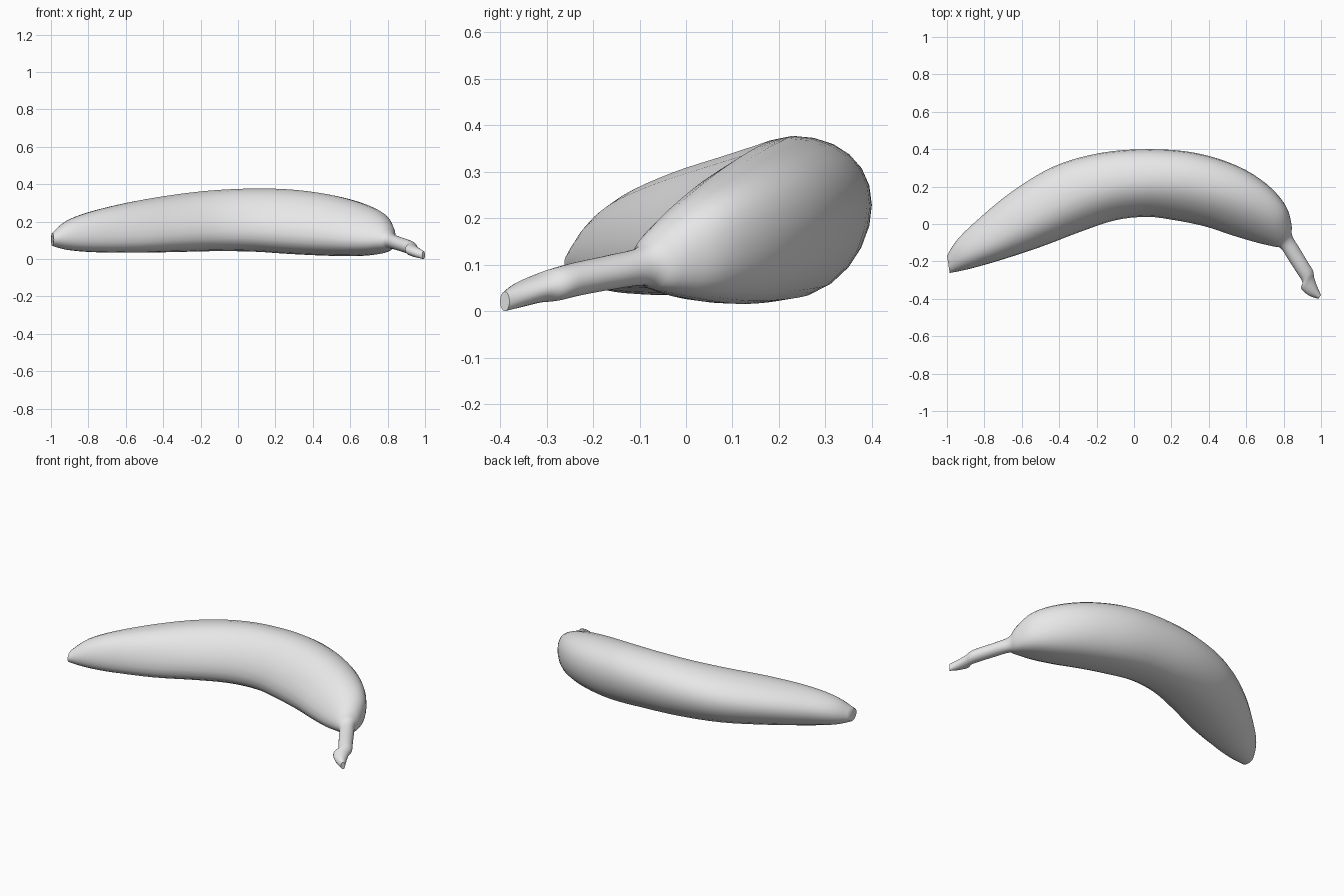
import bpy
import bmesh
from math import cos, sin, tau
from mathutils import Vector

cube = bpy.data.objects.get("Cube")
if cube:
    bpy.data.objects.remove(cube, do_unlink=True)

SIDES = 24
STEPS = 4

# Plain pale peel
peel = bpy.data.materials.new("pale_grey_peel")
colour = (0.8, 0.8, 0.8, 1.0)
peel.diffuse_color = colour
peel.use_nodes = True
peel.node_tree.nodes["Principled BSDF"].inputs["Base Color"].default_value = colour

# Cross-sections: inner x, y, outer x, y, bottom z, top z,
# lean of the crest outwards, sag of the inner ridge
blossom_end = [
    (-.985, -.262, -1.0, -.17, .07, .14, 0, 0),
    (-.88, -.24, -.95, -.09, .049, .205, -.1, .15),
    (-.72, -.195, -.85, .01, .037, .256, -.15, .25),
]
flesh = [
    (-.5, -.123, -.66, .168, .034, .305, -.12, .35),
    (-.29, -.043, -.43, .307, .037, .342, -.05, .35),
    (-.1, .02, -.18, .38, .042, .367, 0, .35),
    (.07, .038, .085, .4, .04, .377, .05, .35),
    (.22, .02, .33, .38, .027, .372, .1, .35),
    (.38, -.013, .55, .312, .018, .347, .12, .35),
    (.53, -.062, .71, .213, .016, .305, .2, .35),
    (.66, -.1, .81, .1, .027, .25, .27, .35),
    (.745, -.12, .842, 0, .043, .185, .2, .2),
]
stem = [
    (.785, -.13, .845, -.06, .055, .14, .1, 0),
    (.825, -.19, .882, -.125, .047, .122, 0, 0),
    (.87, -.26, .93, -.205, .033, .106, 0, 0),
    (.9, -.31, .957, -.25, .022, .093, 0, 0),
    (.894, -.345, .964, -.29, .018, .08, 0, 0),
    (.935, -.382, .98, -.335, .008, .062, 0, 0),
    (.985, -.4, 1.0, -.38, 0, .042, 0, 0),
]


def smooth_sections(rows):
    """Catmull-Rom interpolation between the cross-sections."""
    rows = [Vector(r) for r in rows]
    pts = [rows[0]] + rows + [rows[-1]]
    out = []
    for a, b, c, d in zip(pts, pts[1:], pts[2:], pts[3:]):
        for i in range(STEPS):
            t = i / STEPS
            out.append(b + (c - a) * (t / 2)
                       + (a * 2 - b * 5 + c * 4 - d) * (t * t / 2)
                       + (b * 3 - a - c * 3 + d) * (t ** 3 / 2))
    return out + [rows[-1]]


def add_ring(bm, row):
    ix, iy, ox, oy, low, high, lean, sag = row
    inner, outer = Vector((ix, iy, 0)), Vector((ox, oy, 0))
    centre = (inner + outer) / 2 + Vector((0, 0, (low + high) / 2))
    across = (outer - inner) / 2
    up = Vector((0, 0, (high - low) / 2))
    ring = []
    for i in range(SIDES):
        c, s = cos(tau * i / SIDES), sin(tau * i / SIDES)
        # The inner ridge sits low, the outer curve slightly high
        shift = (-sag if c < 0 else sag / 3) * c * c
        ring.append(bm.verts.new(centre + across * (c + lean * s * s) + up * (s + shift)))
    return ring


# Curved body, tapering into the stem
bm = bmesh.new()
rings = [add_ring(bm, row) for row in smooth_sections(blossom_end + flesh + stem)]
for a, b in zip(rings, rings[1:]):
    for i in range(SIDES):
        j = (i + 1) % SIDES
        bm.faces.new((a[i], a[j], b[j], b[i]))
# Blunt ends
bm.faces.new(rings[0])
bm.faces.new(rings[-1])
bmesh.ops.recalc_face_normals(bm, faces=bm.faces)

mesh = bpy.data.meshes.new("banana")
bm.to_mesh(mesh)
bm.free()
mesh.materials.append(peel)
banana = bpy.data.objects.new("banana", mesh)
bpy.context.collection.objects.link(banana)

bpy.ops.object.select_all(action="DESELECT")
banana.select_set(True)
bpy.context.view_layer.objects.active = banana
bpy.ops.object.shade_smooth_by_angle(angle=0.8)
